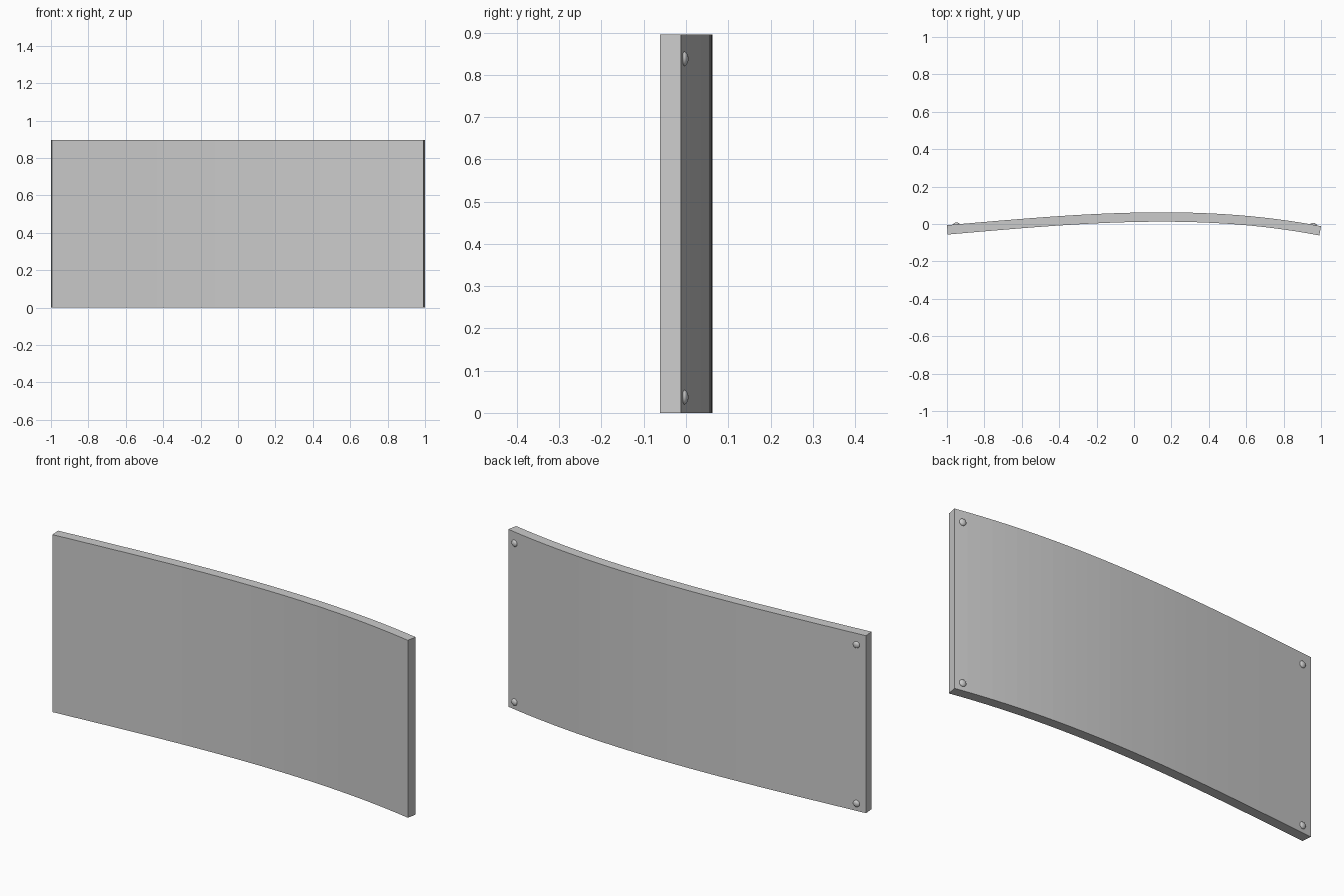
import bpy, bmesh, math
from mathutils import Vector, Matrix

if "Cube" in bpy.data.objects:
    bpy.data.objects.remove(bpy.data.objects["Cube"])

HEIGHT, THICK, STEPS = 0.895, 0.05, 32


def back(x):
    """Back curve of the panel in plan, crest right of centre."""
    u = x - 0.15
    return 0.0625 - 0.0814 * u**2 - 0.0255 * u**3


def normal(x):
    u = x - 0.15
    slope = -0.1628 * u - 0.0765 * u**2
    return Vector((-slope, 1, 0)).normalized()


def finish(bm, name):
    bmesh.ops.recalc_face_normals(bm, faces=bm.faces)
    mesh = bpy.data.meshes.new(name)
    bm.to_mesh(mesh)
    bm.free()
    obj = bpy.data.objects.new(name, mesh)
    bpy.context.collection.objects.link(obj)
    return obj


# Curved panel: sweep a thin rectangle along the plan curve
bm = bmesh.new()
rings = []
for i in range(STEPS + 1):
    x = -1 + 2 * i / STEPS
    b = Vector((x, back(x), 0))
    f = b - normal(x) * THICK
    up = Vector((0, 0, HEIGHT))
    rings.append([bm.verts.new(p) for p in (b, f, f + up, b + up)])
for r, s in zip(rings, rings[1:]):
    for k in range(4):
        bm.faces.new((r[k], r[(k + 1) % 4], s[(k + 1) % 4], s[k]))
bm.faces.new(rings[0])
bm.faces.new(rings[-1])
finish(bm, "curved_panel")

# Rounded fixing studs at the four back corners
for side, x in (("left", -0.95), ("right", 0.96)):
    for level, z in (("lower", 0.037), ("upper", 0.838)):
        bm = bmesh.new()
        bmesh.ops.create_uvsphere(bm, u_segments=20, v_segments=12, radius=1)
        for face in bm.faces:
            face.smooth = True
        stud = finish(bm, f"{side}_{level}_stud")
        turn = normal(x).to_track_quat('Z', 'Y').to_matrix().to_4x4()
        stud.matrix_world = (Matrix.Translation((x, back(x), z)) @ turn
                             @ Matrix.Diagonal((0.017, 0.017, 0.010, 1)))
